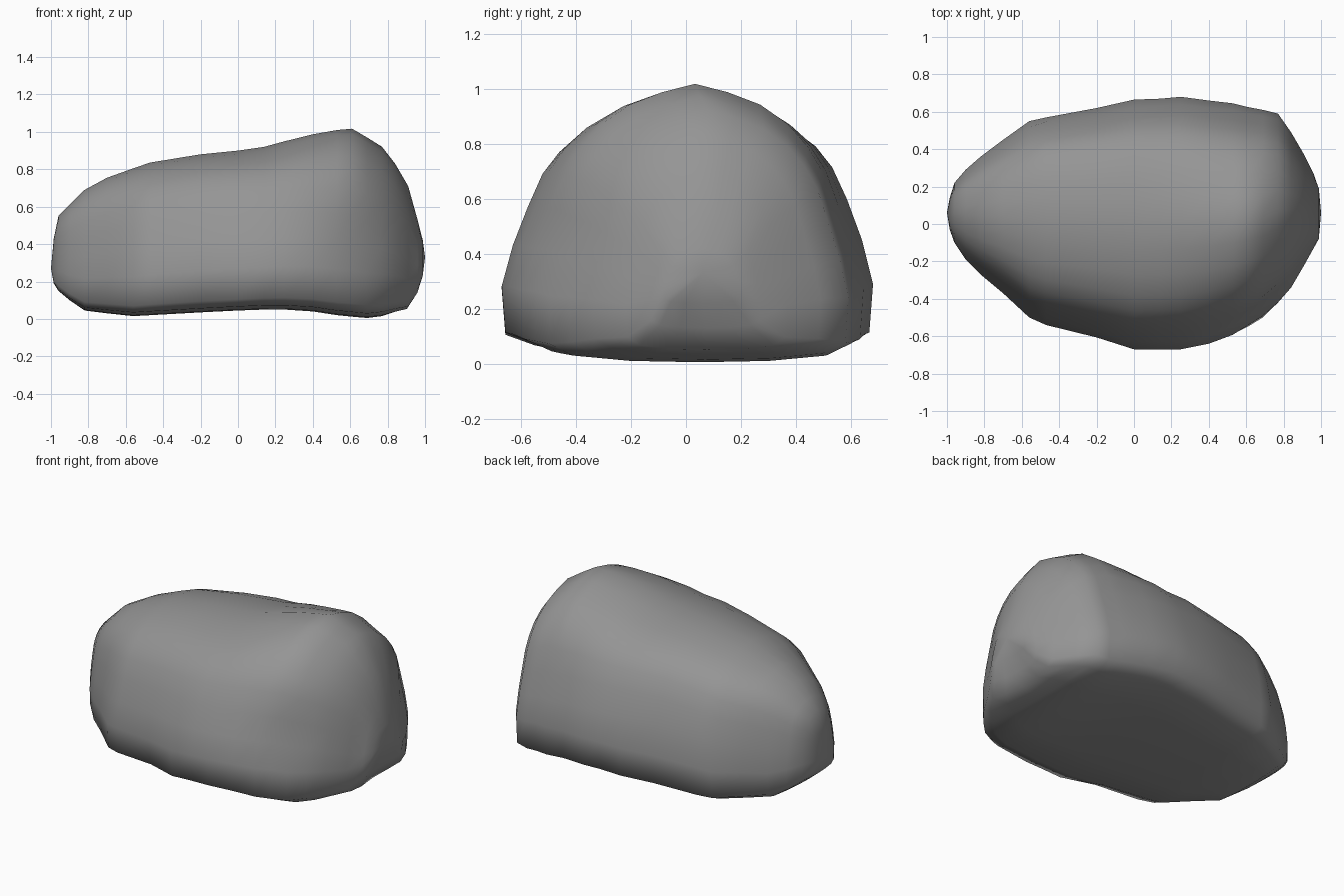
import bpy, bmesh, math
from mathutils import Vector

if "Cube" in bpy.data.objects:
    bpy.data.objects.remove(bpy.data.objects["Cube"])

# Half cross-section from top to bottom: across (0..1), slim height, full height
PROFILE = [(0, 1, 1), (.2, .97, .99), (.4, .925, .968), (.57, .855, .925), (.69, .775, .87),
           (.78, .685, .79), (.86, .545, .67), (.94, .4, .49), (1, .25, .28),
           (.98, .07, .07), (.82, .025, .025), (.45, .005, .005), (0, 0, 0)]

# Stations along the length: x, front y, back y, bottom z, top z
STATIONS = [
    (-.985, -.03, .14, .19, .43), (-.96, -.10, .22, .15, .55),
    (-.90, -.19, .29, .10, .61), (-.82, -.27, .36, .045, .69),
    (-.70, -.37, .45, .03, .755), (-.56, -.50, .55, .015, .805),
    (-.47, -.54, .58, .02, .836), (-.20, -.61, .62, .035, .88),
    (0, -.67, .665, .045, .90), (.14, -.67, .67, .05, .92), (.25, -.67, .68, .05, .95),
    (.40, -.64, .66, .04, .987), (.53, -.60, .645, .02, 1.01),
    (.61, -.56, .625, .012, 1.017), (.69, -.51, .61, .005, .97),
    (.77, -.43, .59, .015, .92), (.84, -.34, .49, .035, .83),
    (.91, -.22, .37, .05, .71), (.96, -.13, .27, .13, .53),
    (.988, -.08, .20, .22, .42)]

# Shallow hollows around the foot: centre, radius, push
DENTS = [((-.25, -.62, .14), .14, (0, .025, 0)), ((.66, -.5, .4), .25, (-.01, .025, 0)),
         ((.94, .1, .12), .2, (-.03, 0, 0)), ((-.4, .58, .2), .15, (0, -.015, 0))]


def ring(bm, x, y0, y1, z0, z1):
    mid, half = (y0 + y1) / 2, (y1 - y0) / 2
    # The shoulders get fuller toward the low end, most of all at the back
    low = min(1, max(0, (.55 - x) / .6))
    back, front = low, .5 * low
    loop = [(u, a + (b - a) * back) for u, a, b in PROFILE]
    loop += [(-u, a + (b - a) * front) for u, a, b in PROFILE[-2:0:-1]]
    return [bm.verts.new((x, mid + u * half, z0 + v * (z1 - z0))) for u, v in loop]


# Boulder body lofted through the stations, closed with a point at each end
bm = bmesh.new()
rings = [ring(bm, *s) for s in STATIONS]
n = len(rings[0])
for a, b in zip(rings, rings[1:]):
    for i in range(n):
        j = (i + 1) % n
        bm.faces.new((a[i], a[j], b[j], b[i]))
for loop, tip in ((rings[0], (-1, .06, .27)), (rings[-1], (1, .06, .33))):
    point = bm.verts.new(tip)
    for i in range(n):
        bm.faces.new((loop[i], loop[(i + 1) % n], point))

# Weathered hollows
for centre, radius, push in DENTS:
    for v in bm.verts:
        d = (v.co - Vector(centre)).length / radius
        if d < 1:
            v.co += Vector(push) * (1 - d * d)
bmesh.ops.recalc_face_normals(bm, faces=bm.faces)

mesh = bpy.data.meshes.new("boulder")
bm.to_mesh(mesh)
bm.free()
mesh.shade_smooth()
boulder = bpy.data.objects.new("boulder", mesh)
bpy.context.collection.objects.link(boulder)

# Stone colour
stone = bpy.data.materials.new("grey stone")
stone.diffuse_color = (.3, .3, .3, 1)
stone.use_nodes = True
stone.node_tree.nodes["Principled BSDF"].inputs["Base Color"].default_value = stone.diffuse_color
mesh.materials.append(stone)
